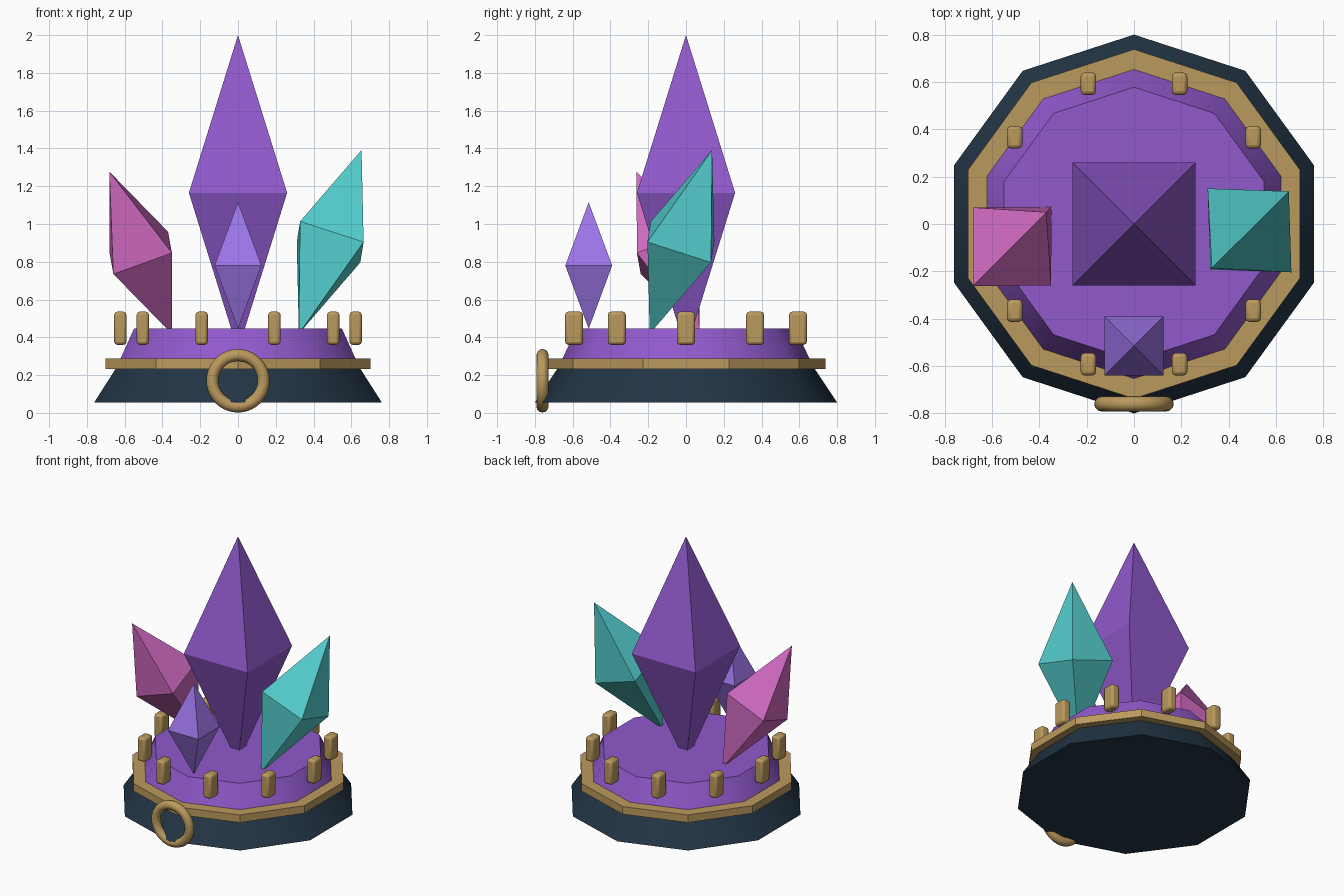
import bpy, math
from math import cos, sin, radians
from mathutils import Vector

if "Cube" in bpy.data.objects:
    bpy.data.objects.remove(bpy.data.objects["Cube"])


def material(name, rgb):
    m = bpy.data.materials.new(name)
    m.diffuse_color = (*rgb, 1)
    m.use_nodes = True
    m.node_tree.nodes["Principled BSDF"].inputs["Base Color"].default_value = m.diffuse_color
    return m


GOLD = material("gold", (0.50, 0.32, 0.11))
DARK = material("dark_stone", (0.016, 0.035, 0.058))
PURPLE = material("purple", (0.28, 0.10, 0.60))
LILAC = material("lilac", (0.34, 0.18, 0.82))
TEAL = material("teal", (0.09, 0.62, 0.62))
PINK = material("pink", (0.62, 0.14, 0.52))


def finish(name, mat, smooth=None):
    o = bpy.context.object
    o.name = name
    o.data.materials.append(mat)
    if smooth:
        bpy.ops.object.shade_smooth_by_angle(angle=radians(smooth))
    return o


def tier(name, mat, r1, r2, z1, z2):
    # ten-sided slab with a corner pointing to +y
    bpy.ops.mesh.primitive_cone_add(vertices=10, radius1=r1, radius2=r2, depth=z2 - z1,
                                    location=(0, 0, (z1 + z2) / 2))
    finish(name, mat, 35)


def crystal(name, mat, centre, half, tip):
    # square double pyramid leaning along the tip vector
    tip = Vector(tip)
    turn = Vector((0, 0, 1)).rotation_difference(tip)
    ring = [turn @ Vector((x * half, y * half, 0))
            for x, y in ((1, 1), (-1, 1), (-1, -1), (1, -1))]
    faces = []
    for i in range(4):
        j = (i + 1) % 4
        faces += [(i, j, 4), (j, i, 5)]
    me = bpy.data.meshes.new(name)
    me.from_pydata(ring + [tip, -tip], [], faces)
    me.materials.append(mat)
    o = bpy.data.objects.new(name, me)
    o.location = centre
    bpy.context.collection.objects.link(o)


# Stacked pedestal
tier("base", DARK, 0.80, 0.68, 0.056, 0.235)
tier("gold_band", GOLD, 0.738, 0.738, 0.233, 0.289)
tier("upper_platform", PURPLE, 0.655, 0.578, 0.285, 0.448)

# Crown of small gold posts, all square to the axes
for i in range(10):
    a = radians(36 * i)
    bpy.ops.mesh.primitive_cube_add(size=1, location=(0.623 * cos(a), 0.623 * sin(a), 0.448))
    post = bpy.context.object
    post.scale = (0.065, 0.095, 0.175)
    bpy.ops.object.transform_apply(location=False, rotation=False, scale=True)
    bevel = post.modifiers.new("bevel", 'BEVEL')
    bevel.width = 0.016
    bevel.segments = 2
    finish(f"post_{i + 1}", GOLD, 35)

# Ring on the front
bpy.ops.mesh.primitive_torus_add(major_radius=0.136, minor_radius=0.032, major_segments=40,
                                 minor_segments=12, location=(0, -0.76, 0.17),
                                 rotation=(math.pi / 2, 0, 0))
finish("front_ring", GOLD, 40)

# Crystals
crystal("main_crystal", PURPLE, (0, 0, 1.165), 0.26, (0, 0, 0.835))
crystal("front_crystal", LILAC, (0, -0.515, 0.78), 0.124, (0, 0, 0.335))
crystal("right_crystal", TEAL, (0.488, -0.027, 0.905), 0.177, (0.166, 0.165, 0.486))
crystal("left_crystal", PINK, (-0.515, -0.095, 0.847), 0.165, (-0.166, -0.167, 0.43))
